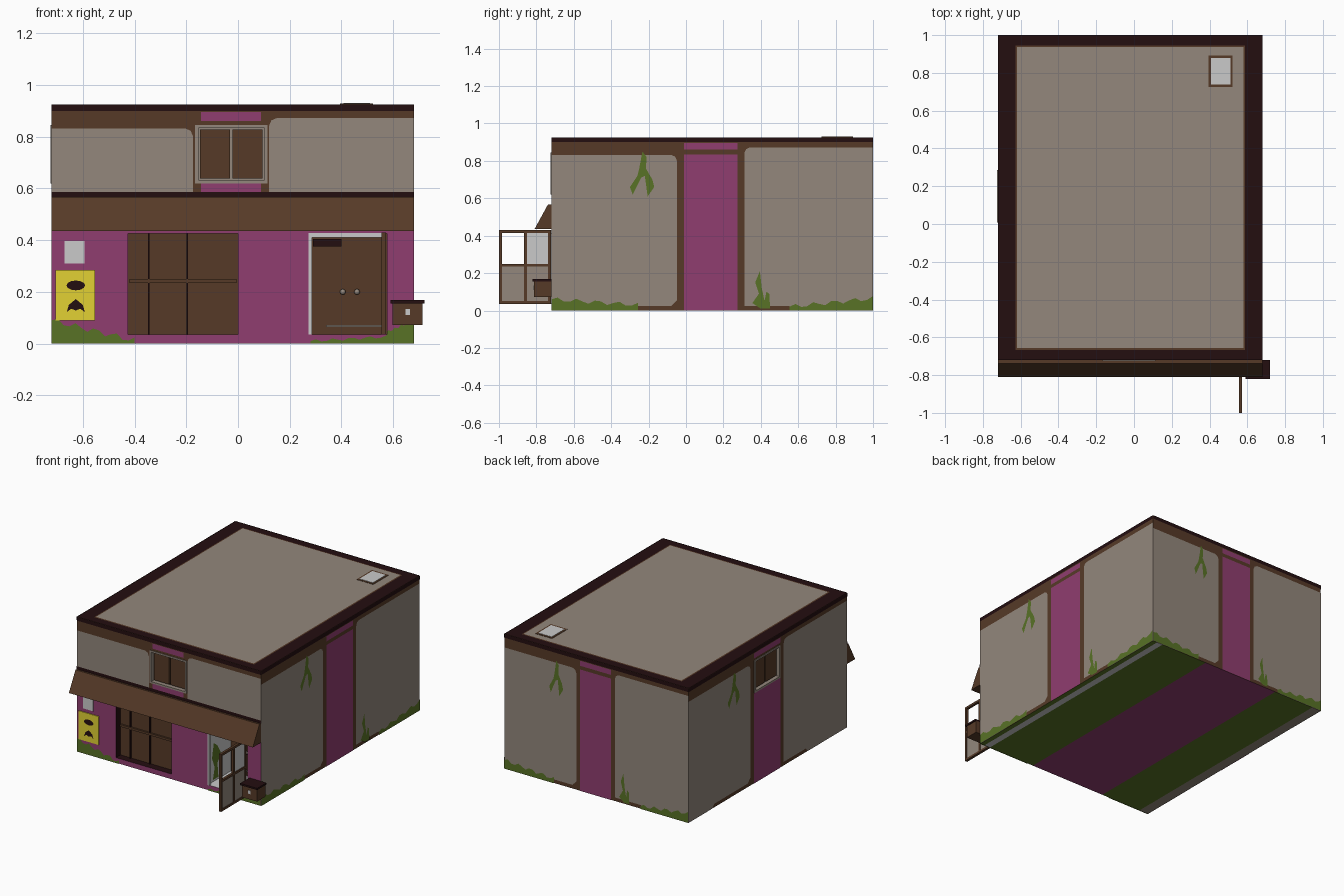
import bpy, bmesh, math
from mathutils import Vector

if "Cube" in bpy.data.objects:
    bpy.data.objects.remove(bpy.data.objects["Cube"])


def srgb(r, g, b):
    f = lambda c: (c / 255 / 12.92) if c < 10 else ((c / 255 + 0.055) / 1.055) ** 2.4
    return (f(r), f(g), f(b), 1)


def material(name, *rgb):
    m = bpy.data.materials.new(name)
    m.diffuse_color = srgb(*rgb)
    m.use_nodes = True
    m.node_tree.nodes["Principled BSDF"].inputs["Base Color"].default_value = m.diffuse_color
    return m


BEIGE = material("plaster_beige", 147, 135, 124)
PURPLE = material("wall_purple", 144, 61, 112)
BROWN = material("wood_brown", 86, 58, 39)
DARK = material("dark_trim", 36, 14, 16)
GREEN = material("moss_green", 88, 114, 38)
LIGHT = material("light_grey", 202, 202, 202)
YELLOW = material("sign_yellow", 226, 209, 52)

X0, X1, Y0, Y1, TOP = -0.72, 0.68, -0.72, 1.0, 0.925
STEP = 0.001
# each wall: origin, direction along the wall, outward normal, length
WALLS = {
    "front": ((X0, Y0), (1, 0), (0, -1), X1 - X0),
    "right": ((X1, Y0), (0, 1), (1, 0), Y1 - Y0),
    "back": ((X1, Y1), (-1, 0), (0, 1), X1 - X0),
    "left": ((X0, Y1), (0, -1), (-1, 0), Y1 - Y0),
    "porch": ((0.277, Y0), (0, 1), (1, 0), 0.25),
}


def P(wall, u, z, off=0.0):
    o, d, n, _ = WALLS[wall]
    return Vector((o[0] + d[0] * u + n[0] * off, o[1] + d[1] * u + n[1] * off, z))


def mesh_object(name, faces, mats):
    """faces: list of (points, material index)"""
    bm = bmesh.new()
    for pts, mi in faces:
        bm.faces.new([bm.verts.new(p) for p in pts]).material_index = mi
    bmesh.ops.remove_doubles(bm, verts=bm.verts, dist=1e-5)
    me = bpy.data.meshes.new(name)
    bm.to_mesh(me)
    bm.free()
    for m in mats:
        me.materials.append(m)
    ob = bpy.data.objects.new(name, me)
    bpy.context.collection.objects.link(ob)
    return ob


def plate(name, wall, pts, layer, mat):
    return mesh_object(name, [([P(wall, u, z, layer * STEP) for u, z in pts], 0)], [mat])


def rect(name, wall, u0, u1, z0, z1, layer, mat):
    return plate(name, wall, [(u0, z0), (u1, z0), (u1, z1), (u0, z1)], layer, mat)


def box(name, x0, x1, y0, y1, z0, z1, mat):
    q = [(x0, y0), (x1, y0), (x1, y1), (x0, y1)]
    a = [Vector((x, y, z0)) for x, y in q]
    b = [Vector((x, y, z1)) for x, y in q]
    faces = [(a[::-1], 0), (b, 0)]
    faces += [([a[i], a[(i + 1) % 4], b[(i + 1) % 4], b[i]], 0) for i in range(4)]
    return mesh_object(name, faces, [mat])


def wall_box(name, wall, u0, u1, z0, z1, off0, off1, mat):
    a, b = P(wall, u0, z0, off0), P(wall, u1, z1, off1)
    lo, hi = [[f(a[i], b[i]) for i in range(3)] for f in (min, max)]
    return box(name, lo[0], hi[0], lo[1], hi[1], lo[2], hi[2], mat)


def wall_base(name, wall, z0, z1, holes, mat):
    """Wall surface cut as a grid, leaving the openings free."""
    us = sorted({0, WALLS[wall][3], *[h[0] for h in holes], *[h[1] for h in holes]})
    zs = sorted({z0, z1, *[h[2] for h in holes], *[h[3] for h in holes]})
    faces = []
    for ua, ub in zip(us, us[1:]):
        for za, zb in zip(zs, zs[1:]):
            cu, cz = (ua + ub) / 2, (za + zb) / 2
            if not any(h[0] < cu < h[1] and h[2] < cz < h[3] for h in holes):
                faces.append(([P(wall, *c) for c in ((ua, za), (ub, za), (ub, zb), (ua, zb))], 0))
    mesh_object(name, faces, [mat])


def recess(name, wall, hole, depth, side, back):
    u0, u1, z0, z1 = hole
    ring = [(u0, z0), (u1, z0), (u1, z1), (u0, z1)]
    f = [P(wall, *c) for c in ring]
    b = [P(wall, *c, -depth) for c in ring]
    faces = [([f[i], f[(i + 1) % 4], b[(i + 1) % 4], b[i]], 0) for i in range(4)]
    mesh_object(name, faces + [(b, 1)], [side, back])


def moss(name, wall, u0, u1, h0, h1, bump=0.012):
    n = 14
    top = []
    for i in range(n, -1, -1):
        t = i / n
        top.append((u0 + (u1 - u0) * t, h0 + (h1 - h0) * t + bump * math.sin(i * 1.9)))
    plate(name, wall, [(u0, 0), (u1, 0)] + [(u, max(z, 0.003)) for u, z in top], 4, GREEN)


HANGING = [(.487, .85), (.47, .76), (.46, .72), (.42, .66), (.435, .62), (.48, .71), (.50, .72),
           (.515, .61), (.55, .66), (.54, .70), (.505, .76), (.51, .82)]
RISING = [(1.12, .01), (1.17, .01), (1.165, .09), (1.15, .10), (1.14, .05), (1.125, .12),
          (1.115, .21), (1.09, .15), (1.11, .09), (1.075, .04)]


def facade(wall, zmin, window):
    """Plaster panels, purple stripe, trims and an optional shuttered window."""
    L = WALLS[wall][3]
    c, r = 0.496 * L, 0.03
    hole = (c - 0.14, c + 0.14, 0.62, 0.845)
    wall_base(wall + "_wall", wall, 0.57 if zmin else 0, TOP, [hole] if window else [], BROWN)
    a, b, zl, zr = 0.39 * L, 0.6 * L, 0.832, 0.872
    zb = zmin or 0.025
    left = [(0, zmin), (0.15 * L, zmin), (0.16 * L, zb), (a - r, zb), (a, zb + (0 if zmin else r)),
            (a, zl - r), (a - r * .3, zl - r * .3), (a - r, zl), (0, zl)]
    right = [(b, zb), (0.74 * L, zb), (0.75 * L, zmin), (L, zmin), (L, zr), (b + r, zr),
             (b + r * .3, zr - r * .3), (b, zr - r)]
    plate(wall + "_left_plaster", wall, left, 1, BEIGE)
    plate(wall + "_right_plaster", wall, right, 1, BEIGE)
    s0, s1 = 0.412 * L, 0.578 * L
    rect(wall + "_stripe", wall, s0, s1, zmin, 0.62 if window else 0.835, 2, PURPLE)
    rect(wall + "_stripe_top", wall, s0, s1, 0.86, 0.895, 2, PURPLE)
    rect(wall + "_top_trim", wall, 0, L, 0.9, TOP, 3, DARK)
    if not zmin:
        k = L / 1.72
        plate(wall + "_hanging_vine", wall, [(u * k, z) for u, z in HANGING], 4, GREEN)
        if not window:
            plate(wall + "_rising_vine", wall, [(u * k, z) for u, z in RISING], 5, GREEN)
            moss(wall + "_moss_left", wall, 0, 0.27 * L, 0.06, 0.03)
            moss(wall + "_moss_right", wall, 0.74 * L, L, 0.02, 0.065)
    if window:
        u0, u1, z0, z1 = hole
        recess(wall + "_window_recess", wall, hole, 0.04, BROWN, BEIGE)
        t = 0.012
        for i, e in enumerate([(u0, u0 + t, z0, z1), (u1 - t, u1, z0, z1),
                               (u0, u1, z0, z0 + t), (u0, u1, z1 - t, z1)]):
            wall_box(f"{wall}_window_frame_{i}", wall, *e, -0.03, 0.004, BEIGE)
        for i, m in enumerate((c - 0.063, c + 0.063)):
            wall_box(f"{wall}_shutter_{i}", wall, m - 0.058, m + 0.058, z0 + 0.018, z1 - 0.018,
                     -0.035, -0.015, BROWN)


facade("right", 0, False)
facade("back", 0, False)
facade("left", 0, True)
facade("front", 0.585, True)
rect("front_ledge_line", "front", 0, 1.4, 0.562, 0.587, 5, DARK)

# shop front with display window and doorway
SHOP = (0.295, 0.72, 0.035, 0.425)
DOOR = (0.995, 1.295, 0.035, 0.425)
wall_base("shop_front_wall", "front", 0, 0.57, [SHOP, DOOR], PURPLE)
recess("display_window", "front", SHOP, 0.05, DARK, BROWN)
for i, u in enumerate((0.375, 0.523)):
    wall_box(f"display_divider_{i}", "front", u - 0.003, u + 0.003, 0.035, 0.425, -0.05, -0.04, DARK)
wall_box("display_crossbar", "front", 0.3, 0.715, 0.235, 0.25, -0.05, -0.038, BROWN)
moss("front_moss_left", "front", 0, 0.32, 0.09, 0.012)
moss("front_moss_door", "front", 1.0, 1.295, 0.01, 0.027, 0.006)
moss("front_moss_right", "front", 1.295, 1.4, 0.045, 0.09, 0.005)

# entrance porch with inner double door
recess("porch", "front", DOOR, 0.25, LIGHT, BROWN)
wall_box("door_frame_side", "front", 0.993, 1.006, 0.035, 0.425, -0.02, 0.004, LIGHT)
wall_box("door_frame_top", "front", 0.993, 1.28, 0.41, 0.427, -0.02, 0.004, LIGHT)
plate("porch_plant", "porch", [(.05, .05), (.11, .05), (.1, .15), (.14, .2), (.1, .27), (.06, .3),
                               (.04, .2), (.07, .13)], 1, GREEN)
wall_box("inner_door_patch", "front", 1.01, 1.12, 0.375, 0.405, -0.249, -0.243, DARK)
wall_box("inner_door_sill", "front", 1.06, 1.28, 0.065, 0.073, -0.249, -0.24, BEIGE)
for i, x in enumerate((0.405, 0.46)):
    bpy.ops.mesh.primitive_uv_sphere_add(segments=12, ring_count=8, radius=0.011,
                                         location=(x, -0.485, 0.2))
    bpy.context.object.name = f"door_knob_{i}"
    bpy.context.object.data.materials.append(BEIGE)
    bpy.ops.object.shade_smooth_by_angle()

# open door leaf
for i, y in enumerate((-1.0, -0.865, -0.737)):
    box(f"door_stile_{i}", 0.555, 0.572, y, y + 0.015, 0.035, 0.43, BROWN)
for i, z in enumerate((0.035, 0.234, 0.415)):
    box(f"door_rail_{i}", 0.555, 0.572, -1.0, -0.722, z, z + 0.015, BROWN)
box("door_lower_panel", 0.56, 0.567, -0.99, -0.73, 0.045, 0.24, BEIGE)
box("door_glass", 0.561, 0.566, -0.855, -0.73, 0.245, 0.42, LIGHT)

# awning
prof = [(-0.719, 0.435), (-0.81, 0.435), (-0.738, 0.567), (-0.719, 0.567)]
a = [Vector((X0, *p)) for p in prof]
b = [Vector((X1, *p)) for p in prof]
faces = [(a, 0), (b[::-1], 0)]
faces += [([a[i], b[i], b[(i + 1) % 4], a[(i + 1) % 4]], 0) for i in range(4)]
awning = mesh_object("awning", faces, [BROWN])
bm = bmesh.new()
bm.from_mesh(awning.data)
bmesh.ops.recalc_face_normals(bm, faces=bm.faces)
bm.to_mesh(awning.data)
bm.free()

# letter box
box("letter_box", 0.598, 0.714, -0.812, -0.72, 0.072, 0.158, BROWN)
box("letter_box_lid", 0.59, 0.72, -0.82, -0.72, 0.156, 0.168, DARK)
box("letter_box_lock", 0.647, 0.664, -0.815, -0.81, 0.11, 0.134, LIGHT)

# yellow sign and notice
wall_box("yellow_sign", "front", 0.015, 0.168, 0.09, 0.285, 0, 0.006, YELLOW)
wall_box("notice", "front", 0.05, 0.126, 0.31, 0.396, 0, 0.005, LIGHT)
oval = [(0.093 + 0.036 * math.cos(i * math.pi / 6), 0.225 + 0.019 * math.sin(i * math.pi / 6))
        for i in range(12)]
arch = [(0.058, 0.122), (0.075, 0.135), (0.093, 0.128), (0.11, 0.135), (0.128, 0.122),
        (0.12, 0.15), (0.093, 0.172), (0.066, 0.15)]
plate("sign_mark_upper", "front", oval, 7, DARK)
plate("sign_mark_lower", "front", arch, 7, DARK)


# roof with border and skylight
def flat(name, x0, x1, y0, y1, z, mat):
    mesh_object(name, [([Vector(p) for p in ((x0, y0, z), (x1, y0, z), (x1, y1, z), (x0, y1, z))], 0)],
                [mat])


flat("roof_border", X0, X1, Y0, Y1, TOP, DARK)
flat("roof_edging", -0.628, 0.588, -0.666, 0.944, TOP + 0.001, BROWN)
flat("roof_plaster", -0.62, 0.58, -0.657, 0.936, TOP + 0.002, BEIGE)
box("skylight_frame", 0.395, 0.522, 0.724, 0.892, TOP, TOP + 0.004, BROWN)
box("skylight_glass", 0.407, 0.51, 0.738, 0.878, TOP, TOP + 0.006, LIGHT)

# underside in long strips
xs = [X0, -0.65, -0.34, 0.24, 0.6, 0.645, X1]
mats = [BEIGE, GREEN, PURPLE, LIGHT]
strip = [0, 1, 2, 1, 3, 1]
mesh_object("floor_underside", [
    ([Vector(p) for p in ((p0, Y0, 0), (p0, Y1, 0), (p1, Y1, 0), (p1, Y0, 0))], m)
    for p0, p1, m in zip(xs, xs[1:], strip)], mats)
